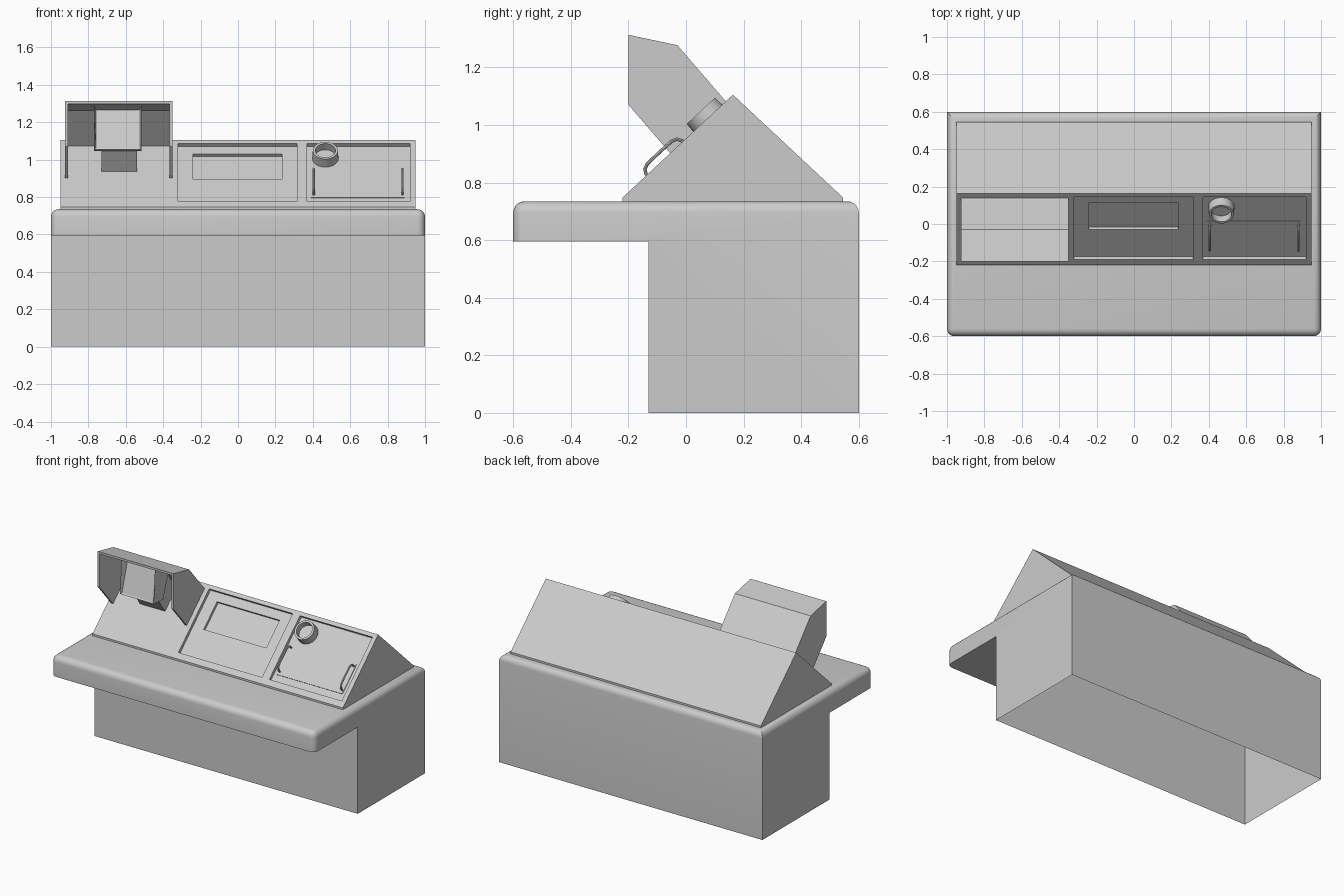
import bpy, bmesh, math
from mathutils import Matrix, Vector

if "Cube" in bpy.data.objects:
    bpy.data.objects.remove(bpy.data.objects["Cube"])

# Frame of the sloped control panel: x across, v up the slope, w outward
FOOT, RIDGE = Vector((0, -0.22, 0.748)), Vector((0, 0.163, 1.105))
V = (RIDGE - FOOT).normalized()
W = Vector((1, 0, 0)).cross(V)
SLOPE = Matrix(((1, 0, 0, 0), (0, V.y, W.y, FOOT.y), (0, V.z, W.z, FOOT.z), (0, 0, 0, 1)))


def finish(name, bm):
    me = bpy.data.meshes.new(name)
    bm.to_mesh(me)
    bm.free()
    ob = bpy.data.objects.new(name, me)
    bpy.context.collection.objects.link(ob)
    return ob


def activate(ob):
    bpy.ops.object.select_all(action='DESELECT')
    ob.select_set(True)
    bpy.context.view_layer.objects.active = ob


def smooth(ob, angle=35):
    activate(ob)
    bpy.ops.object.shade_smooth_by_angle(angle=math.radians(angle))


def prism_bm(profile, x0, x1):
    """Extrude a (y, z) profile from x0 to x1."""
    bm = bmesh.new()
    face = bm.faces.new([bm.verts.new((x0, y, z)) for y, z in profile])
    ext = bmesh.ops.extrude_face_region(bm, geom=[face])
    bmesh.ops.translate(bm, vec=(x1 - x0, 0, 0),
                        verts=[g for g in ext['geom'] if isinstance(g, bmesh.types.BMVert)])
    bmesh.ops.recalc_face_normals(bm, faces=bm.faces)
    return bm


def slope_box(name, x0, x1, v0, v1, w0, w1):
    bm = prism_bm([(v0, w0), (v1, w0), (v1, w1), (v0, w1)], x0, x1)
    bmesh.ops.transform(bm, matrix=SLOPE, verts=bm.verts)
    return finish(name, bm)


def cut(ob, cutter):
    cutter.hide_render = True
    mod = ob.modifiers.new("cut", 'BOOLEAN')
    mod.operation, mod.solver, mod.object = 'DIFFERENCE', 'EXACT', cutter
    activate(ob)
    bpy.ops.object.modifier_apply(modifier=mod.name)
    bpy.data.objects.remove(cutter)


# Desk body with overhanging, rounded worktop, open underneath
TOP = 0.735
bm = prism_bm([(-0.13, 0), (0.6, 0), (0.6, TOP), (-0.6, TOP), (-0.6, 0.595), (-0.13, 0.595)], -1, 1)
rounded = [e for e in bm.edges
           if all(v.co.z > TOP - 0.001 for v in e.verts) or all(v.co.y < -0.599 for v in e.verts)
           and abs(e.verts[0].co.x - e.verts[1].co.x) < 0.01]
bmesh.ops.bevel(bm, geom=rounded, offset=0.04, segments=5, profile=0.5, affect='EDGES')
bmesh.ops.delete(bm, geom=[f for f in bm.faces if f.calc_center_median().z < 0.001], context='FACES')
smooth(finish("desk", bm))

# Wedge console with recessed panels
console = finish("console", prism_bm([(-0.22, 0.73), (0.545, 0.73), (0.545, 0.748),
                                      (RIDGE.y, RIDGE.z), (FOOT.y, FOOT.z)], -0.95, 0.95))
for x0, x1, v0, v1, depth in [(-0.32, 0.315, 0.042, 0.497, 0.022),
                              (0.37, 0.92, 0.042, 0.497, 0.022),
                              (-0.24, 0.235, 0.24, 0.438, 0.04)]:
    cut(console, slope_box("recess_cutter", x0, x1, v0, v1, -depth, 0.05))
bm = bmesh.new()
bm.from_mesh(console.data)
bmesh.ops.delete(bm, geom=[f for f in bm.faces if f.normal.z < -0.99], context='FACES')
bm.to_mesh(console.data)
bm.free()

# Thin equipment plate with two grab handles
slope_box("equipment_plate", 0.39, 0.89, 0.092, 0.302, -0.025, -0.017)
for side, x in (("left", 0.405), ("right", 0.88)):
    path = [(0.114, -0.02), (0.115, 0.004), (0.124, 0.02), (0.142, 0.027), (0.2, 0.028),
            (0.258, 0.027), (0.276, 0.02), (0.285, 0.004), (0.286, -0.02)]
    cu = bpy.data.curves.new(side + "_handle", 'CURVE')
    cu.dimensions = '3D'
    cu.bevel_depth, cu.bevel_resolution, cu.use_fill_caps = 0.006, 2, True
    sp = cu.splines.new('POLY')
    sp.points.add(len(path) - 1)
    for p, (v, w) in zip(sp.points, path):
        p.co = (*(SLOPE @ Vector((x, v, w))), 1)
    ob = bpy.data.objects.new(side + "_handle", cu)
    bpy.context.collection.objects.link(ob)
    activate(ob)
    bpy.ops.object.convert(target='MESH')
    smooth(bpy.context.object)

# Hollow round socket, lathed about the slope normal
bm = bmesh.new()
rim = [(0.07, -0.024), (0.067, 0.035), (0.054, 0.035), (0.054, -0.01), (0, -0.01)]
verts = [bm.verts.new((r, 0, w)) for r, w in rim]
edges = [bm.edges.new(p) for p in zip(verts, verts[1:])]
bmesh.ops.spin(bm, geom=verts + edges, cent=(0, 0, 0), axis=(0, 0, 1), angle=math.tau, steps=32)
bmesh.ops.remove_doubles(bm, verts=bm.verts, dist=0.0005)
bmesh.ops.transform(bm, matrix=SLOPE @ Matrix.Translation((0.467, 0.404, 0)), verts=bm.verts)
bmesh.ops.recalc_face_normals(bm, faces=bm.faces)
smooth(finish("round_socket", bm))

# Hood shell, open at the front and below
hood = finish("hood", prism_bm([(-0.2, 1.313), (-0.03, 1.277), (0.14, 1.08), (-0.053, 0.9), (-0.2, 1.07)],
                               -0.925, -0.35))
cut(hood, finish("hood_cutter", prism_bm([(-0.25, 1.309), (-0.037, 1.263), (0.167, 1.029),
                                          (0.0, 0.8), (-0.25, 0.85)], -0.91, -0.365)))

# Monitor inside the hood with a recessed, tilted screen, and its narrower rear housing
bm = prism_bm([(-0.165, 1.29), (-0.178, 1.053), (-0.075, 1.045), (-0.01, 1.235), (-0.035, 1.264)],
              -0.77, -0.515)
front = min(bm.faces, key=lambda f: f.calc_center_median().y)
bmesh.ops.inset_region(bm, faces=[front], thickness=0.014)
for v in front.verts:
    v.co += Vector((0, 0.055, -0.015)) if v.co.z > 1.17 else Vector((0, 0.006, 0))
finish("monitor", bm)
finish("monitor_housing", prism_bm([(-0.11, 1.06), (-0.015, 0.93), (0.1, 1.04), (0.0, 1.2)], -0.73, -0.54))
